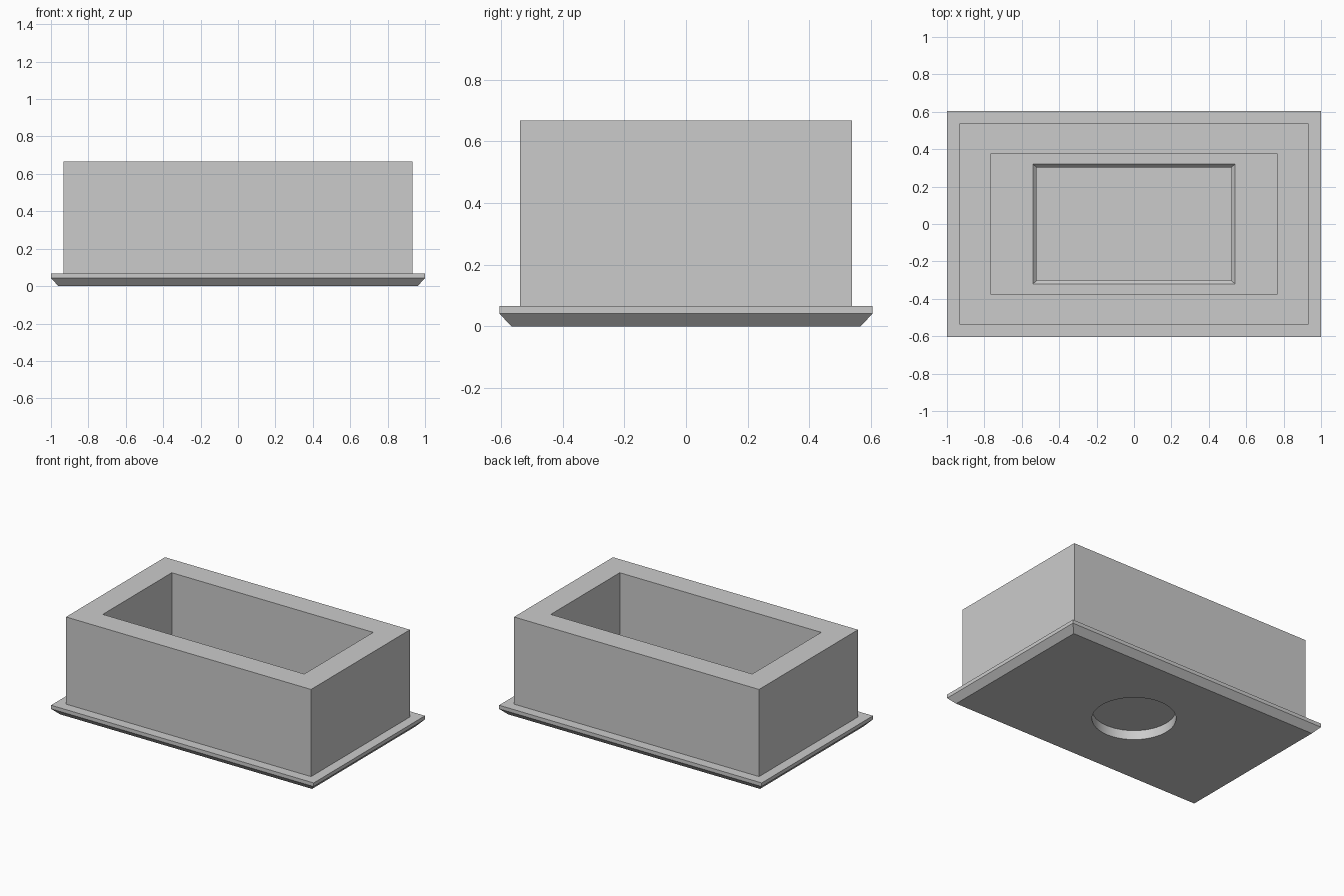
import bpy
import bmesh
import math

cube = bpy.data.objects.get("Cube")
if cube:
    bpy.data.objects.remove(cube, do_unlink=True)

# One matte grey for the whole solid
grey = bpy.data.materials.new("matte_grey")
grey.use_nodes = True
colour = (0.6, 0.6, 0.6, 1.0)
grey.diffuse_color = colour
grey.node_tree.nodes["Principled BSDF"].inputs["Base Color"].default_value = colour

bm = bmesh.new()


def ring(points):
    """Closed loop of edges through the points."""
    verts = [bm.verts.new(p) for p in points]
    edges = [bm.edges.new((a, b)) for a, b in zip(verts, verts[1:] + verts[:1])]
    return verts, edges


def rectangle(hx, hy, z):
    return ring([(-hx, -hy, z), (hx, -hy, z), (hx, hy, z), (-hx, hy, z)])


def circle(radius, z, sides=64):
    step = math.tau / sides
    return ring([(radius * math.cos(i * step), radius * math.sin(i * step), z)
                 for i in range(sides)])


def skin(rings):
    """Quads between neighbouring rings."""
    for (low, _), (high, _) in zip(rings, rings[1:]):
        count = len(low)
        for i in range(count):
            j = (i + 1) % count
            bm.faces.new((low[i], low[j], high[j], high[i]))


def plate_with_hole(outer, inner):
    bmesh.ops.triangle_fill(bm, use_beauty=True, edges=outer[1] + inner[1])


# Bevelled flange, box wall, cavity and the chamfered pit in its floor
shell = [rectangle(*size) for size in (
    (0.96, 0.565, 0.0),      # underside
    (1.0, 0.605, 0.042),     # flange bevel
    (1.0, 0.605, 0.067),     # flange top
    (0.933, 0.538, 0.067),   # foot of wall
    (0.933, 0.538, 0.667),   # outer rim
    (0.767, 0.375, 0.667),   # inner rim
    (0.767, 0.375, 0.13),    # cavity floor
    (0.54, 0.32, 0.13),      # pit edge
    (0.52, 0.302, 0.11),     # pit chamfer
    (0.52, 0.302, 0.075),    # pit floor
)]
skin(shell)

# Round recess in the underside
under = [circle(0.26, 0.0), circle(0.26, 0.064)]
skin(under)
plate_with_hole(shell[0], under[0])
bm.faces.new(under[1][0])

# Shallow matching round seat in the pit floor
seat = [circle(0.26, 0.075), circle(0.26, 0.07)]
skin(seat)
plate_with_hole(shell[-1], seat[0])
bm.faces.new(seat[1][0])

bmesh.ops.recalc_face_normals(bm, faces=bm.faces[:])
mesh = bpy.data.meshes.new("flanged_box")
bm.to_mesh(mesh)
bm.free()
mesh.materials.append(grey)
box = bpy.data.objects.new("flanged_box", mesh)
bpy.context.collection.objects.link(box)

# Smooth round walls, crisp corners
bpy.ops.object.select_all(action="DESELECT")
box.select_set(True)
bpy.context.view_layer.objects.active = box
bpy.ops.object.shade_smooth_by_angle(angle=math.radians(30))
